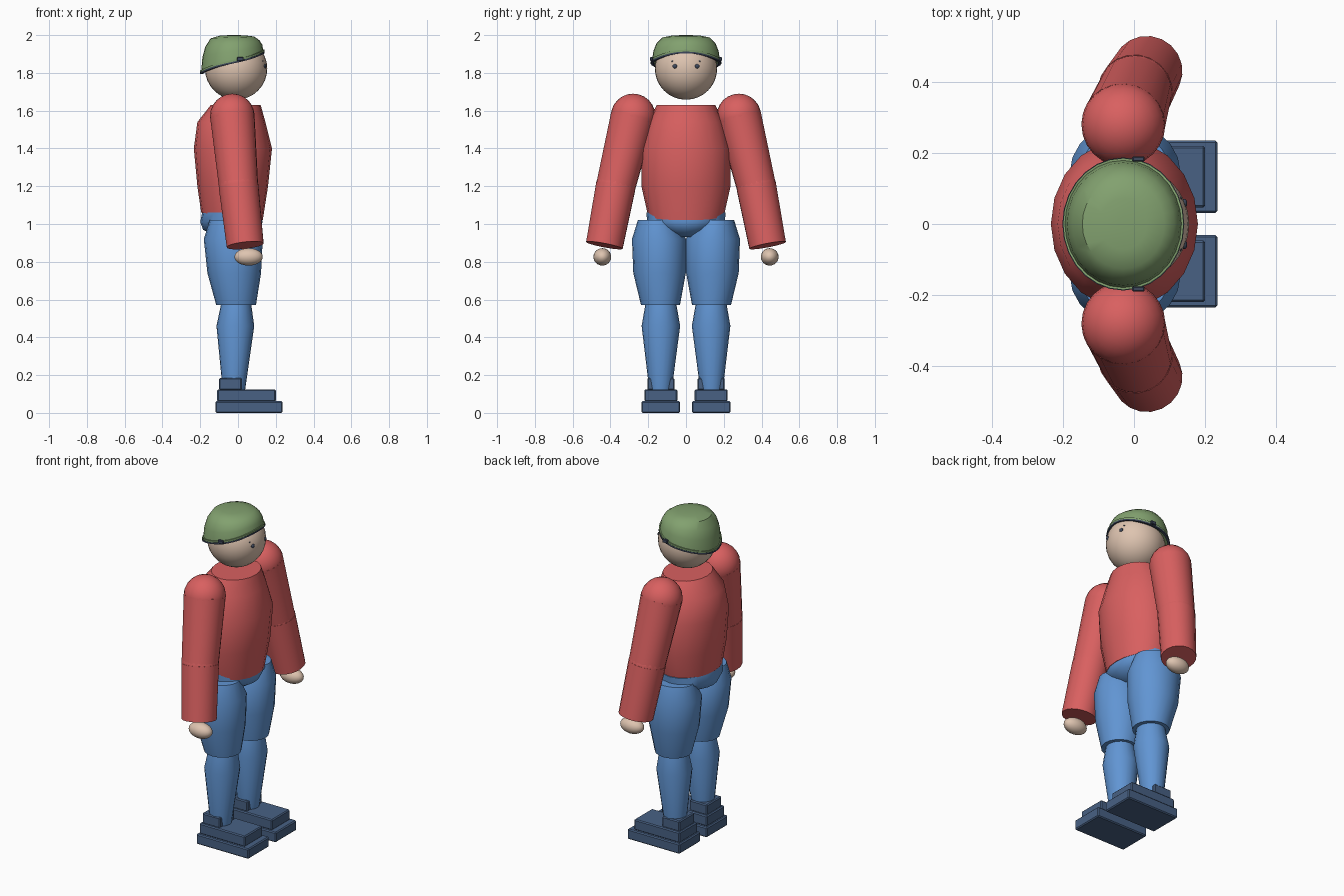
import bpy, bmesh, math
from mathutils import Vector

if "Cube" in bpy.data.objects:
    bpy.data.objects.remove(bpy.data.objects["Cube"])


def material(name, rgb):
    lin = [((c / 255 + 0.055) / 1.055) ** 2.4 for c in rgb] + [1]
    m = bpy.data.materials.new(name)
    m.use_nodes = True
    m.diffuse_color = lin
    m.node_tree.nodes["Principled BSDF"].inputs["Base Color"].default_value = lin
    return m


RED = material("red_cloth", (217, 96, 96))
BLUE = material("blue_denim", (97, 149, 211))
SKIN = material("skin", (222, 196, 176))
GREEN = material("green_shell", (130, 161, 111))
NAVY = material("navy_shoe", (72, 97, 132))
DARK = material("dark_trim", (62, 72, 92))


def finish(name, bm, mat, smooth=40):
    bmesh.ops.recalc_face_normals(bm, faces=bm.faces)
    mesh = bpy.data.meshes.new(name)
    bm.to_mesh(mesh)
    bm.free()
    mesh.materials.append(mat)
    ob = bpy.data.objects.new(name, mesh)
    bpy.context.collection.objects.link(ob)
    if smooth:
        bpy.ops.object.select_all(action='DESELECT')
        ob.select_set(True)
        bpy.context.view_layer.objects.active = ob
        bpy.ops.object.shade_smooth_by_angle(angle=math.radians(smooth))
    return ob


def skin_rings(name, rings, mat, caps=True, smooth=40):
    """Bridge a list of closed point rings into a solid."""
    bm = bmesh.new()
    loops = [[bm.verts.new(p) for p in ring] for ring in rings]
    n = len(loops[0])
    for a, b in zip(loops, loops[1:]):
        for i in range(n):
            j = (i + 1) % n
            bm.faces.new((a[i], a[j], b[j], b[i]))
    if caps:
        bm.faces.new(loops[0])
        bm.faces.new(loops[-1])
    return finish(name, bm, mat, smooth)


def loft(name, sections, mat, sides=20, tilt=0):
    """Stack ellipses (z, cx, cy, rx, ry); tilt slopes the first one."""
    angles = [2 * math.pi * i / sides for i in range(sides)]
    rings = []
    for k, (z, cx, cy, rx, ry) in enumerate(sections):
        rings.append([(cx + rx * math.cos(a), cy + ry * math.sin(a),
                       z - (tilt * math.cos(a) if k == 0 else 0)) for a in angles])
    return skin_rings(name, rings, mat)


def ball(name, centre, radii, mat, segs=24):
    bm = bmesh.new()
    bmesh.ops.create_uvsphere(bm, u_segments=segs, v_segments=segs // 2, radius=1)
    bmesh.ops.scale(bm, vec=radii, verts=bm.verts)
    bmesh.ops.translate(bm, vec=centre, verts=bm.verts)
    return finish(name, bm, mat)


def limb(name, start, end, r1, r2, mat, sides=20):
    start, end = Vector(start), Vector(end)
    turn = Vector((0, 0, 1)).rotation_difference(end - start)
    rings = []
    for c, r in ((start, r1), (end, r2)):
        rings.append([c + turn @ Vector((r * math.cos(t), r * math.sin(t), 0))
                      for t in (2 * math.pi * i / sides for i in range(sides))])
    return skin_rings(name, rings, mat)


def box(name, lo, hi, mat, bevel=0.006):
    bm = bmesh.new()
    bmesh.ops.create_cube(bm, size=1)
    lo, hi = Vector(lo), Vector(hi)
    bmesh.ops.scale(bm, vec=hi - lo, verts=bm.verts)
    bmesh.ops.translate(bm, vec=(lo + hi) / 2, verts=bm.verts)
    if bevel:
        bmesh.ops.bevel(bm, geom=bm.edges[:], offset=bevel, segments=1, affect='EDGES')
    return finish(name, bm, mat, 0)


# Torso and hips
loft("torso", [(1.04, -.032, 0, .163, .2), (1.2, -.028, 0, .187, .236),
               (1.4, -.027, 0, .207, .238), (1.54, -.035, 0, .18, .2),
               (1.63, -.012, 0, .132, .155)], RED, tilt=.02)
loft("hips", [(.93, -.03, 0, .08, .07), (.97, -.035, 0, .15, .15),
              (1.01, -.035, 0, .165, .205), (1.06, -.035, 0, .155, .21)], BLUE)

# Head
HEAD, HEAD_R = Vector((-.01, 0, 1.823)), .165
ball("head", HEAD, (HEAD_R,) * 3, SKIN, 32)


# Helmet shell with a rim that rises towards the face
def rim_height(u):
    return 1.86 + .035 * u + .02 * u ** 3


def helmet_ring(scale, lift, drop=0, sides=28):
    ring = []
    for i in range(sides):
        a = 2 * math.pi * i / sides
        z = rim_height(math.cos(a))
        ring.append((-.03 + .165 * scale * math.cos(a), .18 * scale * math.sin(a),
                     z + (2 - z) * lift - drop))
    return ring


PROFILE = [(1, 0), (.96, .4), (.87, .68), (.7, .91), (.4, .985), (.1, 1)]
skin_rings("helmet_shell", [helmet_ring(s, h) for s, h in PROFILE], GREEN)


def rim_band(name, outer, top, bottom, mat):
    rings = [helmet_ring(s, 0, d) for s, d in
             ((.96, top), (outer, top), (outer, bottom), (.96, bottom), (.96, top))]
    skin_rings(name, rings, mat, caps=False, smooth=30)


rim_band("helmet_lip", 1.03, -.008, .002, GREEN)
rim_band("helmet_rim", 1.04, .002, .011, DARK)

for side, s in (("left", 1), ("right", -1)):
    # Face details and helmet clasp
    for part, y, z, r in (("eye", .058, 1.835, .013), ("brow", .072, 1.862, .005)):
        x = HEAD.x + math.sqrt(HEAD_R ** 2 - y ** 2 - (z - HEAD.z) ** 2)
        ball(f"{side}_{part}", (x - .002, s * y, z), (r * .6, r, r * .9), DARK, 12)
    ys = sorted((s * .176, s * .19))
    box(f"{side}_clasp", (-.005, ys[0], 1.862), (.03, ys[1], 1.884), DARK, .003)

    # Arm
    shoulder, elbow, wrist = (-.03, s * .28, 1.572), (.003, s * .372, 1.2), (.038, s * .432, .887)
    ball(f"{side}_shoulder", shoulder, (.118,) * 3, RED)
    limb(f"{side}_upper_arm", shoulder, elbow, .118, .104, RED)
    ball(f"{side}_elbow", elbow, (.105,) * 3, RED)
    limb(f"{side}_forearm", elbow, wrist, .106, .099, RED)
    ball(f"{side}_hand", (.056, s * .443, .826), (.075, .047, .046), SKIN)

    # Leg
    loft(f"{side}_thigh", [(.57, -.01, s * .135, .105, .103), (.74, -.02, s * .14, .142, .139),
                           (.92, -.025, s * .143, .156, .143),
                           (1.02, -.025, s * .155, .125, .1)], BLUE)
    loft(f"{side}_calf", [(.11, -.022, s * .135, .058, .058), (.46, -.014, s * .133, .1, .102),
                          (.575, -.01, s * .133, .08, .082)], BLUE)

    # Shoe
    for part, x0, x1, half, z0, z1 in (("sole", -.12, .235, .102, 0, .062),
                                       ("shoe_upper", -.11, .2, .087, .06, .125),
                                       ("shoe_heel", -.1, .02, .072, .12, .185)):
        box(f"{side}_{part}", (x0, s * .133 - half, z0), (x1, s * .133 + half, z1), NAVY)
